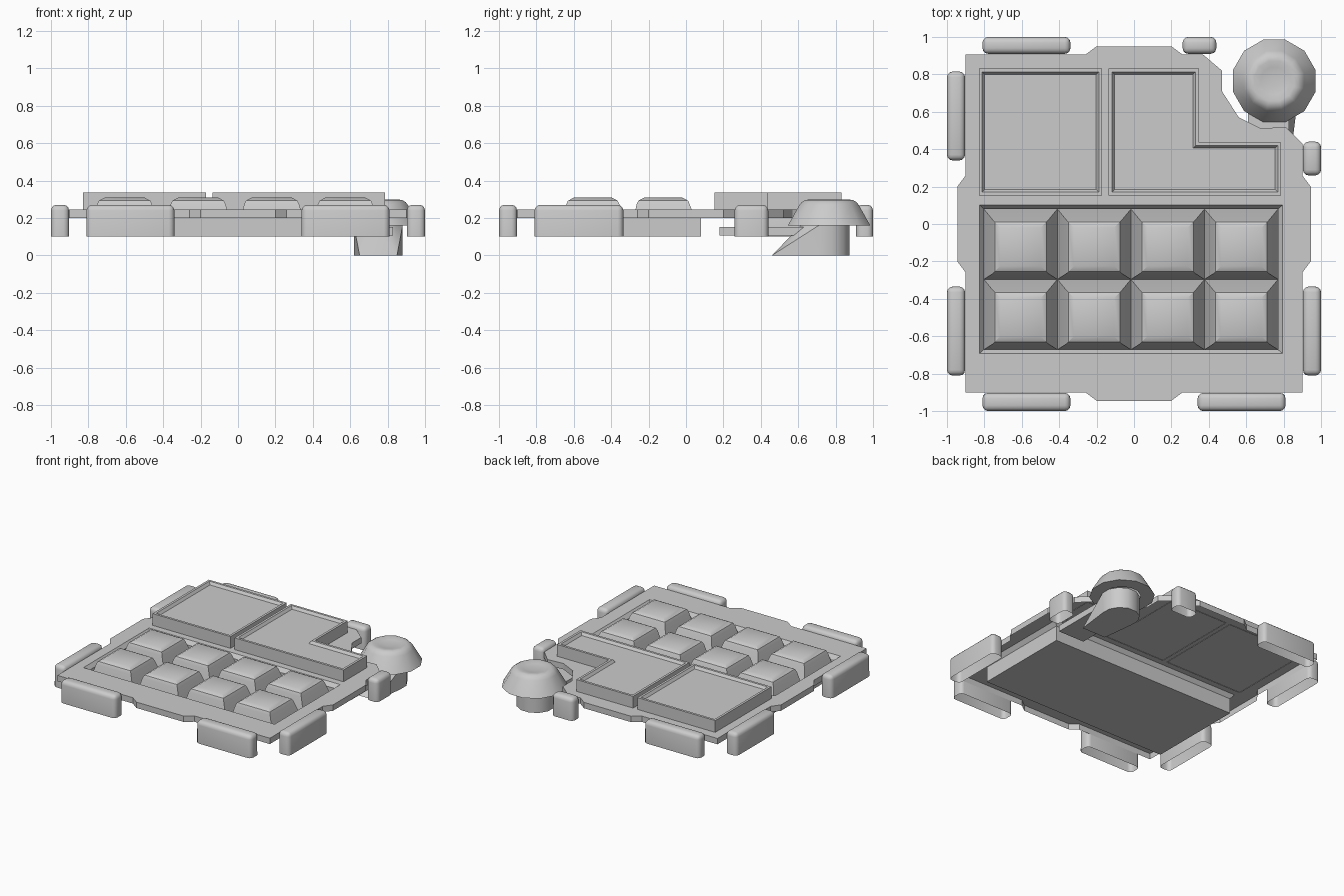
import bpy, bmesh
from math import cos, sin, pi, radians
from mathutils import Vector

if "Cube" in bpy.data.objects:
    bpy.data.objects.remove(bpy.data.objects["Cube"])


def finish(name, bm, smooth=None):
    me = bpy.data.meshes.new(name)
    bm.to_mesh(me)
    bm.free()
    ob = bpy.data.objects.new(name, me)
    bpy.context.collection.objects.link(ob)
    if smooth:
        bpy.ops.object.select_all(action='DESELECT')
        ob.select_set(True)
        bpy.context.view_layer.objects.active = ob
        bpy.ops.object.shade_smooth_by_angle(angle=radians(smooth))
    return ob


def ring(bm, pts, z):
    return [bm.verts.new((x, y, z)) for x, y in pts]


def bridge(bm, a, b):
    n = len(a)
    for i in range(n):
        j = (i + 1) % n
        bm.faces.new((a[i], a[j], b[j], b[i]))


def rect(x0, x1, y0, y1):
    return [(x0, y0), (x1, y0), (x1, y1), (x0, y1)]


def circle(cx, cy, r, n):
    return [(cx + r * cos(2 * pi * (i + .5) / n), cy + r * sin(2 * pi * (i + .5) / n))
            for i in range(n)]


def loft(name, rings, bottom=True, top=True, smooth=None):
    bm = bmesh.new()
    loops = [ring(bm, p, z) for p, z in rings]
    for a, b in zip(loops, loops[1:]):
        bridge(bm, a, b)
    if bottom:
        bm.faces.new(loops[0][::-1])
    if top:
        bm.faces.new(loops[-1])
    return finish(name, bm, smooth)


# Deck shell: bevelled outline with a hub notch and a deep key well
outline = [(-.9, -.9), (-.26, -.9), (-.2, -.945), (.2, -.945), (.26, -.9), (.9, -.9),
           (.9, -.26), (.945, -.2), (.945, .2), (.9, .26), (.9, .43), (.81, .52),
           (.68, .51), (.56, .57), (.47, .71), (.47, .82), (.37, .905), (.26, .905),
           (.2, .95), (-.2, .95), (-.26, .905), (-.9, .905), (-.9, .26), (-.945, .2),
           (-.945, -.2), (-.9, -.26)]
DECK = .245
bm = bmesh.new()
top = bm.faces.new(ring(bm, outline, .2))
bmesh.ops.inset_region(bm, faces=[top], thickness=.042, depth=0,
                       use_boundary=True, use_even_offset=True)
for v in top.verts:
    v.co.z = DECK
outer = list(top.edges)
bmesh.ops.delete(bm, geom=[top], context='FACES_ONLY')
rim = ring(bm, rect(-.825, .795, -.692, .102), DECK)
step = ring(bm, rect(-.803, .77, -.672, .08), DECK - .03)
foot = ring(bm, rect(-.803, .77, -.672, .08), .1)
hole = [bm.edges.new((rim[i], rim[(i + 1) % 4])) for i in range(4)]
bmesh.ops.triangle_fill(bm, edges=outer + hole, use_beauty=True, normal=Vector((0, 0, 1)))
bridge(bm, rim, step)
bridge(bm, step, foot)
bmesh.ops.recalc_face_normals(bm, faces=bm.faces)
if sum(f.normal.z * f.calc_area() for f in bm.faces) < 0:
    bmesh.ops.reverse_faces(bm, faces=bm.faces)
finish("deck", bm)

# Key blocks filling the well
for r, (y0, y1) in enumerate([(-.672, -.296), (-.296, .08)]):
    for c in range(4):
        x0 = -.803 + c * .3933
        x1 = x0 + .3933
        cx, cy = (x0 + x1) / 2, (y0 + y1) / 2 - .014
        lv = [(rect(x0, x1, y0, y1), .1)]
        for hx, hy, z in [(.148, .143, .27), (.138, .133, .292), (.108, .103, .308)]:
            lv.append((rect(cx - hx, cx + hx, cy - hy, cy + hy), z))
        loft(f"key_{r}_{c}", lv, smooth=35)


# Raised trays with a recessed panel
def tray(name, pts):
    bm = bmesh.new()
    hi = ring(bm, pts, .335)
    bridge(bm, ring(bm, pts, DECK - .003), hi)
    f = bm.faces.new(hi)
    bm.normal_update()
    bmesh.ops.inset_region(bm, faces=[f], thickness=.018, use_even_offset=True)
    bmesh.ops.inset_region(bm, faces=[f], thickness=.014, use_even_offset=True)
    for v in f.verts:
        v.co.z = .315
    finish(name, bm)


tray("tray_left", rect(-.83, -.17, .152, .832))
tray("tray_right", [(-.135, .152), (.787, .152), (.787, .437), (.347, .437),
                    (.347, .832), (-.135, .832)])


# Rounded bumpers, open underneath
def bumper(name, x0, x1, y0, y1):
    bm = bmesh.new()
    hi = ring(bm, rect(x0, x1, y0, y1), .27)
    bridge(bm, ring(bm, rect(x0, x1, y0, y1), .1), hi)
    bm.faces.new(hi)
    edges = [e for e in bm.edges if any(v.co.z > .2 for v in e.verts)]
    bmesh.ops.bevel(bm, geom=edges, offset=.03, segments=3, profile=.5, affect='EDGES')
    finish(name, bm, 40)


for side, s in (("left", -1), ("right", 1)):
    a, b = sorted((s * .34, s * .81))
    bumper(f"front_bumper_{side}", a, b, -1, -.903)
    a, b = sorted((s * .903, s))
    bumper(f"side_bumper_front_{side}", a, b, -.81, -.335)
bumper("side_bumper_rear_left", -1, -.903, .34, .815)
bumper("side_bumper_rear_right", .903, 1, .26, .44)
bumper("rear_bumper_left", -.81, -.34, .91, 1)
bumper("rear_bumper_right", .26, .44, .91, 1)

# Corner knob: flared twelve-sided cap with a dished top
CX, CY = .75, .765
loft("knob_cap", [(circle(CX, CY, r, 12), z) for r, z in
     [(.13, .16), (.228, .16), (.165, .268), (.152, .284), (.132, .296), (.11, .298),
      (.075, .29), (.03, .286)]], bottom=False, smooth=30)

# Knob stem with a sloping toe at its base
bm = bmesh.new()
ring(bm, circle(CX, CY - .02, .135, 12), 0)
ring(bm, circle(CX, CY - .02, .135, 12), .16)
ring(bm, [(.65, .46), (.85, .46)], 0)
bmesh.ops.convex_hull(bm, input=bm.verts)
finish("knob_stem", bm, 35)

# Arm joining the stem to the deck underside
loft("knob_arm", [(rect(.61, .83, .18, .67), z) for z in (.105, .152)])
